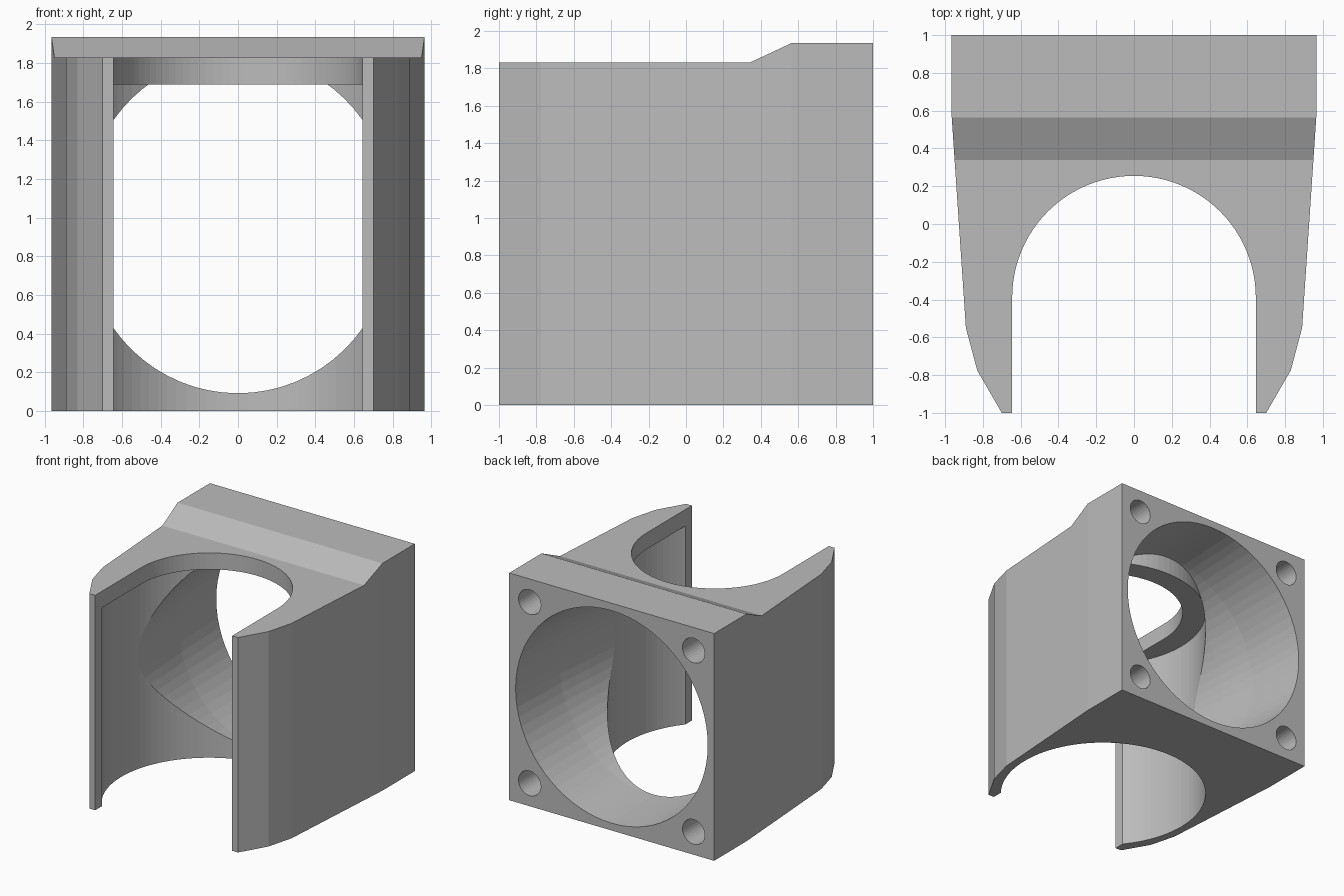
import bpy, bmesh, math
from mathutils import Vector

if "Cube" in bpy.data.objects:
    bpy.data.objects.remove(bpy.data.objects["Cube"])

ZC = 0.967          # height of the duct axis
BORE_Y = -0.39      # centre of the vertical bore


def make_object(name, bm):
    bmesh.ops.recalc_face_normals(bm, faces=bm.faces[:])
    mesh = bpy.data.meshes.new(name)
    bm.to_mesh(mesh)
    bm.free()
    obj = bpy.data.objects.new(name, mesh)
    bpy.context.collection.objects.link(obj)
    return obj


def prism(name, points, depth):
    """Extrude a closed loop of 3D points along a depth vector."""
    bm = bmesh.new()
    face = bm.faces.new([bm.verts.new(p) for p in points])
    res = bmesh.ops.extrude_face_region(bm, geom=[face])
    verts = [g for g in res["geom"] if isinstance(g, bmesh.types.BMVert)]
    bmesh.ops.translate(bm, verts=verts, vec=Vector(depth))
    return make_object(name, bm)


def circle(r, n):
    return [(r * math.cos(2 * math.pi * i / n), r * math.sin(2 * math.pi * i / n)) for i in range(n)]


def upright_cylinder(name, r, z0, z1, n=96):
    return prism(name, [(x, y + BORE_Y, z0) for x, y in circle(r, n)], (0, 0, z1 - z0))


def cut(target, cutter):
    """Subtract the cutter, then remove it."""
    mod = target.modifiers.new("cut", 'BOOLEAN')
    mod.operation = 'DIFFERENCE'
    mod.solver = 'EXACT'
    mod.object = cutter
    bpy.context.view_layer.objects.active = target
    bpy.ops.object.modifier_apply(modifier=mod.name)
    bpy.data.objects.remove(cutter, do_unlink=True)


# Outer body: plan outline, mirrored left to right
half = [(0.965, 1), (0.965, 0.565), (0.89, -0.55), (0.83, -0.775), (0.70, -1)]
outline = half + [(-x, y) for x, y in reversed(half)]
body = prism("fan_duct", [(x, y, 0) for x, y in outline], (0, 0, 1.935))

# Lowered roof with a ramp
roof = [(-1.2, 1.83), (0.34, 1.83), (0.779, 2.035), (-1.2, 2.035)]
cut(body, prism("roof_cutter", [(-1.2, y, z) for y, z in roof], (2.4, 0, 0)))

# U-shaped opening through the full height
n = 48
u_shape = [(0.645 * math.cos(math.pi * i / n), BORE_Y + 0.645 * math.sin(math.pi * i / n))
           for i in range(n + 1)] + [(-0.645, -1.2), (0.645, -1.2)]
cut(body, prism("opening_cutter", [(x, y, -0.1) for x, y in u_shape], (0, 0, 2.3)))

# Wider bore that leaves a lip at the top
cut(body, upright_cylinder("bore_cutter", 0.83, -0.1, 1.69))

# Tapered air duct from the back, kept clear of the lip
bm = bmesh.new()
rings = []
for y, r in [(1.05, 0.908), (1.0, 0.905), (0.45, 0.876), (0.12, 0.838), (-0.39, 0.79)]:
    rings.append([bm.verts.new((a, y, ZC + b)) for a, b in circle(r, 72)])
for a, b in zip(rings, rings[1:]):
    for i in range(72):
        j = (i + 1) % 72
        bm.faces.new((a[i], a[j], b[j], b[i]))
bm.faces.new(rings[0])
bm.faces.new(rings[-1])
duct = make_object("duct_cutter", bm)
cut(duct, upright_cylinder("lip_keeper", 0.83, 1.69, 2.2))
cut(body, duct)

# Four blind screw holes in the back face
for sx in (-1, 1):
    for sz in (-1, 1):
        pts = [(sx * 0.772 + a, 0.5, ZC + sz * 0.772 + b) for a, b in circle(0.105, 32)]
        cut(body, prism("screw_cutter", pts, (0, 0.6, 0)))

# Single grey colour, smooth curves with sharp edges
mat = bpy.data.materials.new("grey_plastic")
mat.diffuse_color = (0.5, 0.5, 0.5, 1)
mat.use_nodes = True
mat.node_tree.nodes["Principled BSDF"].inputs["Base Color"].default_value = mat.diffuse_color
body.data.materials.clear()
body.data.materials.append(mat)
for p in body.data.polygons:
    p.material_index = 0
    p.use_smooth = False
